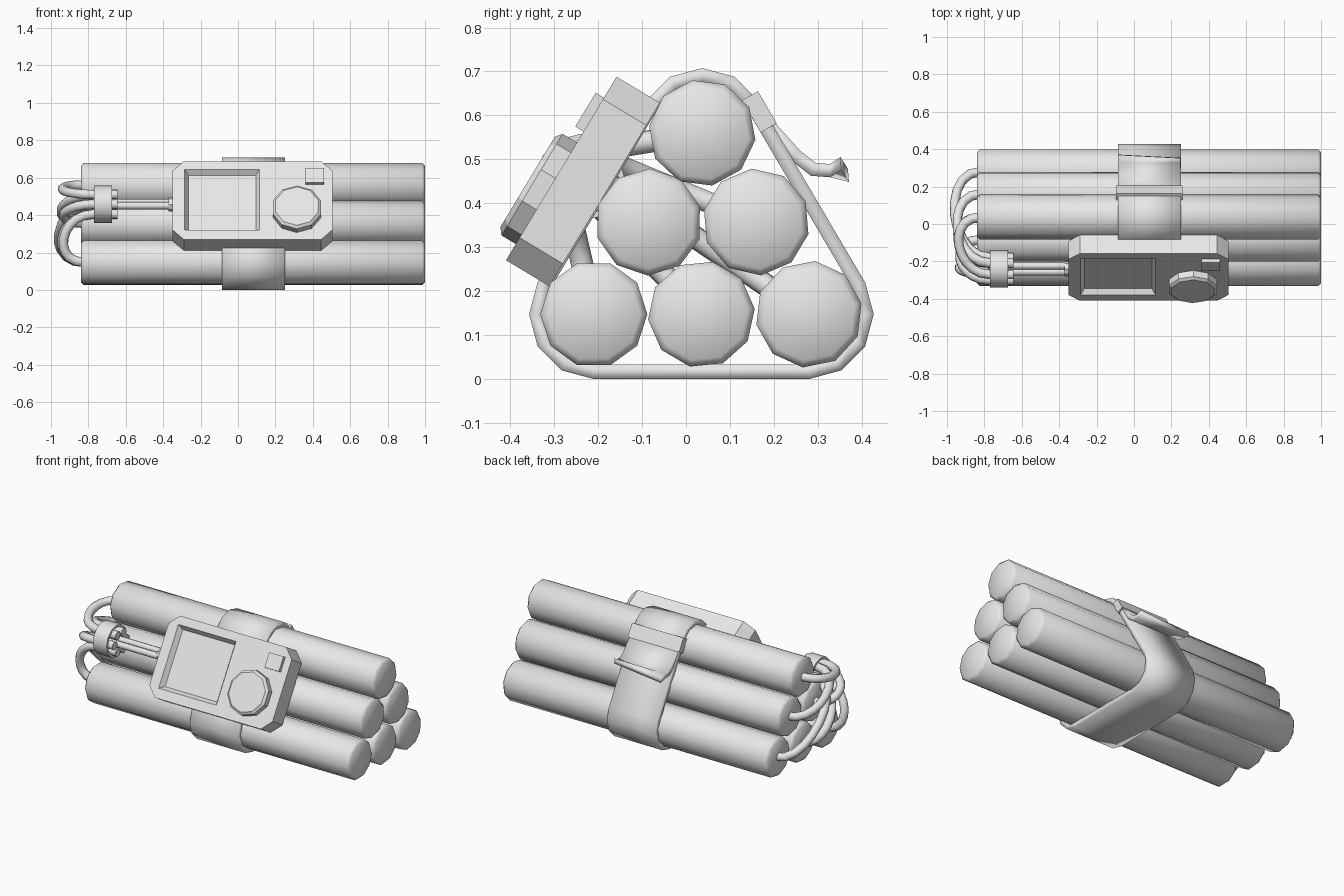
import bpy, bmesh, math
from math import sin, cos, radians
from mathutils import Matrix, Vector

if "Cube" in bpy.data.objects:
    bpy.data.objects.remove(bpy.data.objects["Cube"], do_unlink=True)

GREY = bpy.data.materials.new("plain grey")
GREY.use_nodes = True
GREY.diffuse_color = (0.8, 0.8, 0.8, 1)
GREY.node_tree.nodes["Principled BSDF"].inputs["Base Color"].default_value = (0.8, 0.8, 0.8, 1)


def frame(origin, x, y):
    """Matrix whose local axes are x, y and their cross product."""
    x, y = Vector(x).normalized(), Vector(y).normalized()
    m = Matrix((x, y, x.cross(y))).transposed().to_4x4()
    m.translation = origin
    return m


def finish(name, bm, matrix=None, smooth=None):
    bmesh.ops.recalc_face_normals(bm, faces=bm.faces)
    if matrix:
        bm.transform(matrix)
    mesh = bpy.data.meshes.new(name)
    bm.to_mesh(mesh)
    bm.free()
    mesh.materials.append(GREY)
    ob = bpy.data.objects.new(name, mesh)
    bpy.context.collection.objects.link(ob)
    if smooth:
        bpy.ops.object.select_all(action='DESELECT')
        ob.select_set(True)
        bpy.context.view_layer.objects.active = ob
        bpy.ops.object.shade_smooth_by_angle(angle=radians(smooth))
    return ob


def lathe(name, matrix, profile, sides, phase=0, closed=False, smooth=None):
    """Turn (height, radius) pairs around the local z axis."""
    bm = bmesh.new()
    rings = [[bm.verts.new((r * cos(phase + math.tau * i / sides),
                            r * sin(phase + math.tau * i / sides), h))
              for i in range(sides)] for h, r in profile]
    pairs = list(zip(rings, rings[1:]))
    if closed:
        pairs.append((rings[-1], rings[0]))
    else:
        bm.faces.new(rings[0])
        bm.faces.new(rings[-1])
    for a, b in pairs:
        for i in range(sides):
            j = (i + 1) % sides
            bm.faces.new((a[i], a[j], b[j], b[i]))
    return finish(name, bm, matrix, smooth)


def box(name, matrix, size):
    bm = bmesh.new()
    bmesh.ops.create_cube(bm, size=1)
    bmesh.ops.scale(bm, vec=size, verts=bm.verts)
    return finish(name, bm, matrix)


def ribbon(name, left, right, x0, x1, thick, closed):
    """Band across x following (y, z) points on either edge."""
    bm = bmesh.new()
    a = [bm.verts.new((x0, *p)) for p in left]
    b = [bm.verts.new((x1, *p)) for p in right]
    for i in range(len(a) if closed else len(a) - 1):
        j = (i + 1) % len(a)
        bm.faces.new((a[i], b[i], b[j], a[j]))
    ob = finish(name, bm, smooth=40)
    mod = ob.modifiers.new("thickness", 'SOLIDIFY')
    mod.thickness, mod.offset, mod.use_even_offset = thick, 0, True
    return ob


def along_x(x, y, z):
    return frame((x, y, z), (0, 1, 0), (0, 0, 1))


def tube(name, points, radius):
    """Round cable; points are (position, x handle length)."""
    cu = bpy.data.curves.new(name, 'CURVE')
    cu.dimensions = '3D'
    cu.bevel_depth, cu.bevel_resolution, cu.resolution_u = radius, 2, 10
    cu.use_fill_caps = True
    sp = cu.splines.new('BEZIER')
    sp.bezier_points.add(len(points) - 1)
    for bp, (pos, h_in, h_out) in zip(sp.bezier_points, points):
        bp.handle_left_type = bp.handle_right_type = 'FREE'
        bp.co = pos
        bp.handle_left = Vector(pos) + Vector((h_in, 0, 0))
        bp.handle_right = Vector(pos) + Vector((h_out, 0, 0))
    cu.materials.append(GREY)
    ob = bpy.data.objects.new(name, cu)
    bpy.context.collection.objects.link(ob)


# Stacked sticks: three, two, one
STICKS = [(-0.21, 0.147), (0.035, 0.147), (0.28, 0.147),
          (-0.085, 0.357), (0.16, 0.357), (0.037, 0.56)]
for n, (y, z) in enumerate(STICKS):
    lathe(f"stick_{n + 1}", along_x(0, y, z),
          [(-0.84, 0.106), (-0.825, 0.122), (0.985, 0.122), (1, 0.106)],
          10, phase=0.1 * n, smooth=50)

# Strap wrapped round the three corner sticks
loop = []
for (y, z), start in ((STICKS[0], 150), (STICKS[2], 270), (STICKS[5], 30)):
    for k in range(5):
        t = radians(start + 30 * k)
        loop.append((y + 0.131 * cos(t), z + 0.131 * sin(t)))
ribbon("strap", loop, loop, -0.085, 0.25, 0.032, True)

# Buckle and loose strap end
box("buckle", frame((0.0815, 0.167, 0.608), (1, 0, 0), (0, -0.5, 0.86)), (0.357, 0.085, 0.042))
tail = [(0.19, 0.575), (0.25, 0.508), (0.29, 0.477), (0.328, 0.474)]
ribbon("strap_tail", tail + [(0.37, 0.463)], tail + [(0.353, 0.49)], -0.085, 0.25, 0.03, False)

# Control box, leaning back on the front slope
SLOPE = frame((0.0775, -0.284, 0.479), (1, 0, 0), (0, 0.516, 0.856))


def on_slope(x, y, z=0):
    return SLOPE @ Matrix.Translation((x, y, z))


bm = bmesh.new()
w, h, c, depth = 0.4275, 0.244, 0.06, 0.115
corners = [(w, h - c), (w - c, h), (c - w, h), (-w, h - c),
           (-w, c - h), (c - w, -h), (w - c, -h), (w, c - h)]


def ring(points, z):
    vs = [bm.verts.new((x, y, z)) for x, y in points]
    es = [bm.edges.new((vs[i - 1], vs[i])) for i in range(len(vs))]
    return vs, es


def rectangle(inset):
    x0, x1, y0, y1 = -0.3625 + inset, 0.0375 - inset, -0.186 + inset, 0.194 - inset
    return [(x0, y0), (x1, y0), (x1, y1), (x0, y1)]


front, front_edges = ring(corners, 0)
back, _ = ring(corners, -depth)
rim, rim_edges = ring(rectangle(0), 0)
floor, _ = ring(rectangle(0.02), -0.03)
for a, b in ((front, back), (rim, floor)):
    for i in range(len(a)):
        bm.faces.new((a[i - 1], a[i], b[i], b[i - 1]))
bm.faces.new(back)
bm.faces.new(floor)
bmesh.ops.triangle_fill(bm, use_beauty=True, edges=front_edges + rim_edges)
finish("control_box", bm, SLOPE)

# Dial and push button
lathe("dial", on_slope(0.2375, -0.066), [(-0.01, 0.135), (0.038, 0.135), (0.05, 0.12)], 10, phase=0.3)
box("push_button", on_slope(0.3325, 0.143, 0.006), (0.1, 0.09, 0.032))

# Clamp ring, twin cable and socket
CY, CZ = -0.24, 0.458
lathe("clamp_ring", along_x(0, CY, CZ),
      [(-0.77, 0.1), (-0.675, 0.1), (-0.675, 0.086), (-0.77, 0.086)], 12, closed=True, smooth=40)
for n, s in enumerate((-1, 1)):
    y, z = CY + 0.016 * s, CZ + 0.008 * s
    tube(f"cable_{n + 1}", [((-0.78, y, z), -0.1, 0.1), ((-0.34, y, z), -0.1, 0.1)], 0.02)
lathe("cable_socket", along_x(0, CY, CZ), [(-0.372, 0.04), (-0.33, 0.04)], 8)

# Wires looping from the stick ends through the clamp
for n, ((y, z), slot) in enumerate(zip(STICKS, (240, 300, 0, 180, 60, 120))):
    t = radians(slot)
    wy, wz = CY + 0.06 * cos(t), CZ + 0.06 * sin(t)
    reach = 0.15 + 0.12 * math.hypot(y - wy, z - wz)
    tube(f"wire_{n + 1}", [((-0.82, y, z), 0.02, -reach),
                           ((-0.77, wy, wz), -reach, 0.04),
                           ((-0.645, wy, wz), -0.04, 0.04)], 0.026)
